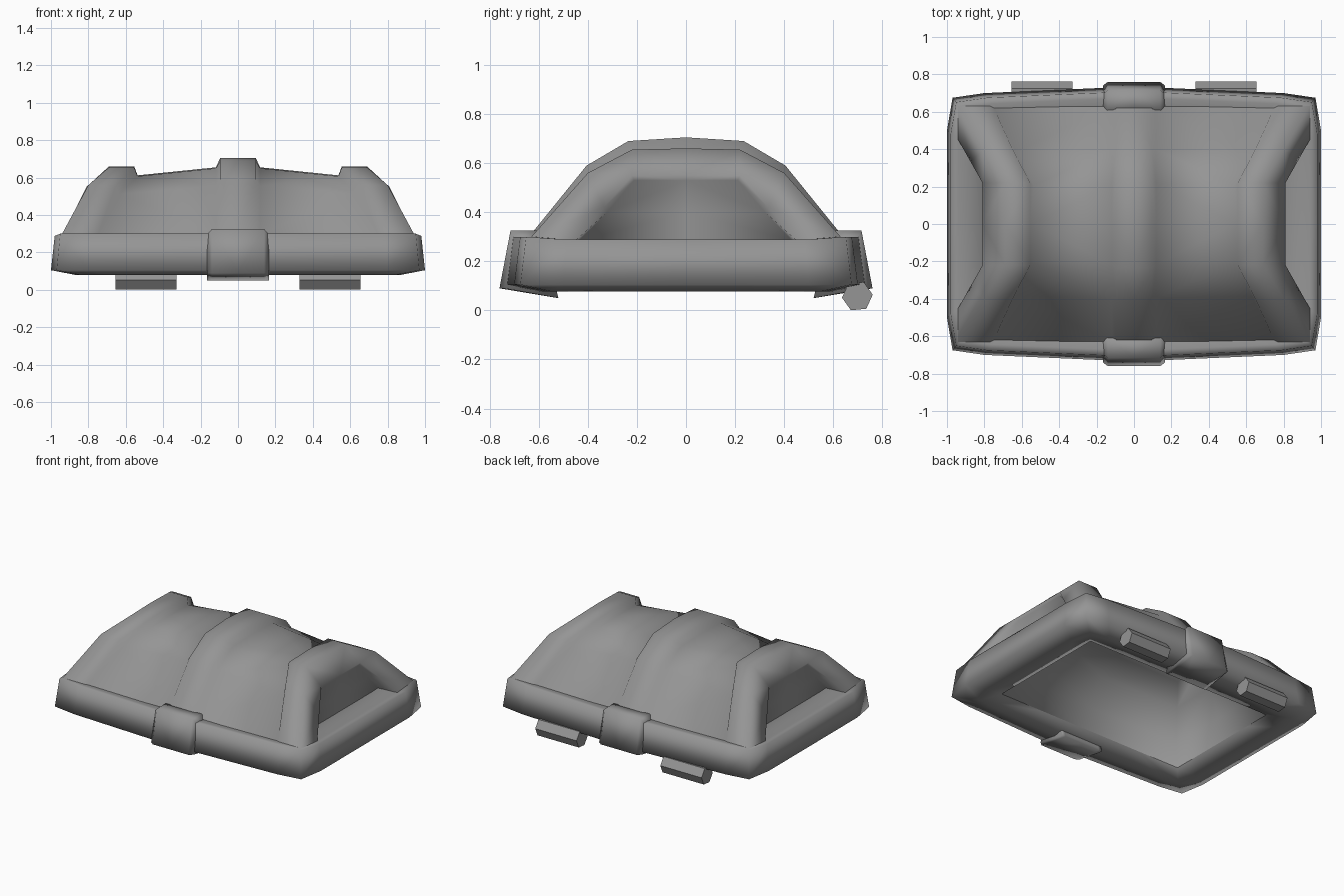
import bpy, bmesh, math
from mathutils import Vector

cube = bpy.data.objects.get("Cube")
if cube:
    bpy.data.objects.remove(cube)

# Single grey finish
grey = bpy.data.materials.new("plain_grey")
grey.use_nodes = True
colour = (0.3, 0.3, 0.3, 1)
grey.diffuse_color = colour
grey.node_tree.nodes["Principled BSDF"].inputs["Base Color"].default_value = colour


def finish(name, bm, mirror, angle):
    """Turn a bmesh into a mirrored, smoothed object."""
    mesh = bpy.data.meshes.new(name)
    bm.to_mesh(mesh)
    bm.free()
    mesh.materials.append(grey)
    part = bpy.data.objects.new(name, mesh)
    bpy.context.collection.objects.link(part)
    bpy.ops.object.select_all(action='DESELECT')
    part.select_set(True)
    bpy.context.view_layer.objects.active = part
    mod = part.modifiers.new("mirror", 'MIRROR')
    mod.use_axis = mirror
    bpy.ops.object.modifier_apply(modifier=mod.name)
    bpy.ops.object.shade_smooth_by_angle(angle=math.radians(angle))


def loft(name, rows, closed=False, cap=False, inward=False):
    """Skin a quarter of the part through rows of points, then mirror it."""
    bm = bmesh.new()
    grid = [[bm.verts.new(p) for p in row] for row in rows]
    if cap:
        bm.faces.new(grid[-1])
    pairs = list(zip(grid, grid[1:]))
    if closed:
        pairs.append((grid[-1], grid[0]))
    for a, b in pairs:
        count = len(a)
        for i in range(count if cap else count - 1):
            j = (i + 1) % count
            bm.faces.new((a[i], a[j], b[j], b[i]))
    bmesh.ops.remove_doubles(bm, verts=bm.verts, dist=0.0005)
    bmesh.ops.recalc_face_normals(bm, faces=bm.faces)
    pivot = Vector((0, 0, 0.2))
    volume = sum(f.normal.dot(f.calc_center_median() - pivot) * f.calc_area() for f in bm.faces)
    if (volume < 0) != inward:
        bmesh.ops.reverse_faces(bm, faces=bm.faces)
    finish(name, bm, (True, True, False), 180)


# Rim: a rounded ring around the outline, with a rectangular inner edge
outline = [(0, 0.735), (0.8, 0.70), (0.97, 0.675), (1, 0.5), (1, 0)]
inner_edge = [(0, 0.445), (0.4, 0.445), (0.74, 0.445), (0.74, 0.25), (0.74, 0)]


def ring(sx, sy, z, side_drop=0.0):
    return [(x * sx, y * sy, z - side_drop * (x == 1)) for x, y in outline]


loft("rim", [
    [(x, y, 0.11) for x, y in inner_edge],
    ring(0.86, 0.82, 0.078),
    ring(1, 1, 0.105),
    ring(0.98, 0.965, 0.30, 0.012),
    ring(0.94, 0.92, 0.30, 0.015),
    ring(0.78, 0.72, 0.285),
], closed=True)

# Arch shared by the dome and its end frames, from the rim up to the crown
arch = [(0.63, 0.30), (0.40, 0.56), (0.22, 0.655), (0, 0.66)]
frame_inner = [0.77, 0.65, 0.555, 0.555]
frame_outer = [0.94, 0.80, 0.69, 0.69]


def arch_row(xs, drop=0.0, shift=0.0):
    """Arch points at given x positions, sunk towards the inside."""
    row = []
    for i, (x, (y, z)) in enumerate(zip(xs, arch)):
        depth = drop if i else drop * 0.2
        row.append((x - shift, y - depth * 0.3 * (y > 0), z - depth))
    return row


# Raised centre strap, running into the panels
strap = [(0.64, 0.30), (0.405, 0.59), (0.235, 0.69), (0, 0.705)]
strap_rows = [[(x, y, z) for y, z in strap] for x in (0, 0.095)]

# Recess in each end: slanted opening edge in front of an upright back panel
opening = [(0.94, 0.45, 0.285), (0.875, 0.335, 0.42), (0.81, 0.22, 0.55), (0.81, 0, 0.55)]
back = [(0.80, y * 0.96, z - 0.02 * (z > 0.3)) for x, y, z in opening]
back_middle = [(x, 0, z) for x, y, z in back]

# Dome: strap, panels, end frames and recesses in one skin
loft("dome", strap_rows + [
    arch_row([0.118] * 4, drop=0.005),
    arch_row(frame_inner, drop=0.048, shift=0.018),
    arch_row(frame_inner),
    arch_row(frame_outer),
    opening,
    back,
    back_middle,
])

# Hollow underside
hollow = [(0.74, 0.445, 0.11), (0.72, 0.435, 0.28), (0.64, 0.33, 0.47), (0.53, 0.19, 0.56), (0.53, 0, 0.565)]
loft("hollow_lining", [
    [(0, y, z) for x, y, z in hollow],
    hollow,
    [(x, 0, z) for x, y, z in hollow],
], inward=True)

# Clasps wrapping the rim at the front and back
clasp = [(0.53, 0.09), (0.52, 0.05), (0.76, 0.09), (0.715, 0.325), (0.61, 0.325)]
loft("clasps", [
    [(0, y, z) for y, z in clasp],
    [(0.14, y, z) for y, z in clasp],
    [(0.166, y - 0.02 * (y > 0.6), min(z, 0.295)) for y, z in clasp],
], cap=True)

# Six-sided hinge pins at the back
bm = bmesh.new()
bmesh.ops.create_cone(bm, cap_ends=True, segments=6, radius1=0.063, radius2=0.063, depth=0.325)
turn = Vector((0, 0, 1)).rotation_difference(Vector((1, 0, 0)))
tilt = Vector((0, 1, 0)).rotation_difference(Vector((0, 1, 0.1)))
bmesh.ops.rotate(bm, verts=bm.verts, matrix=(tilt @ turn).to_matrix())
bmesh.ops.translate(bm, verts=bm.verts, vec=(0.4925, 0.698, 0.058))
finish("hinge_pins", bm, (True, False, False), 30)
